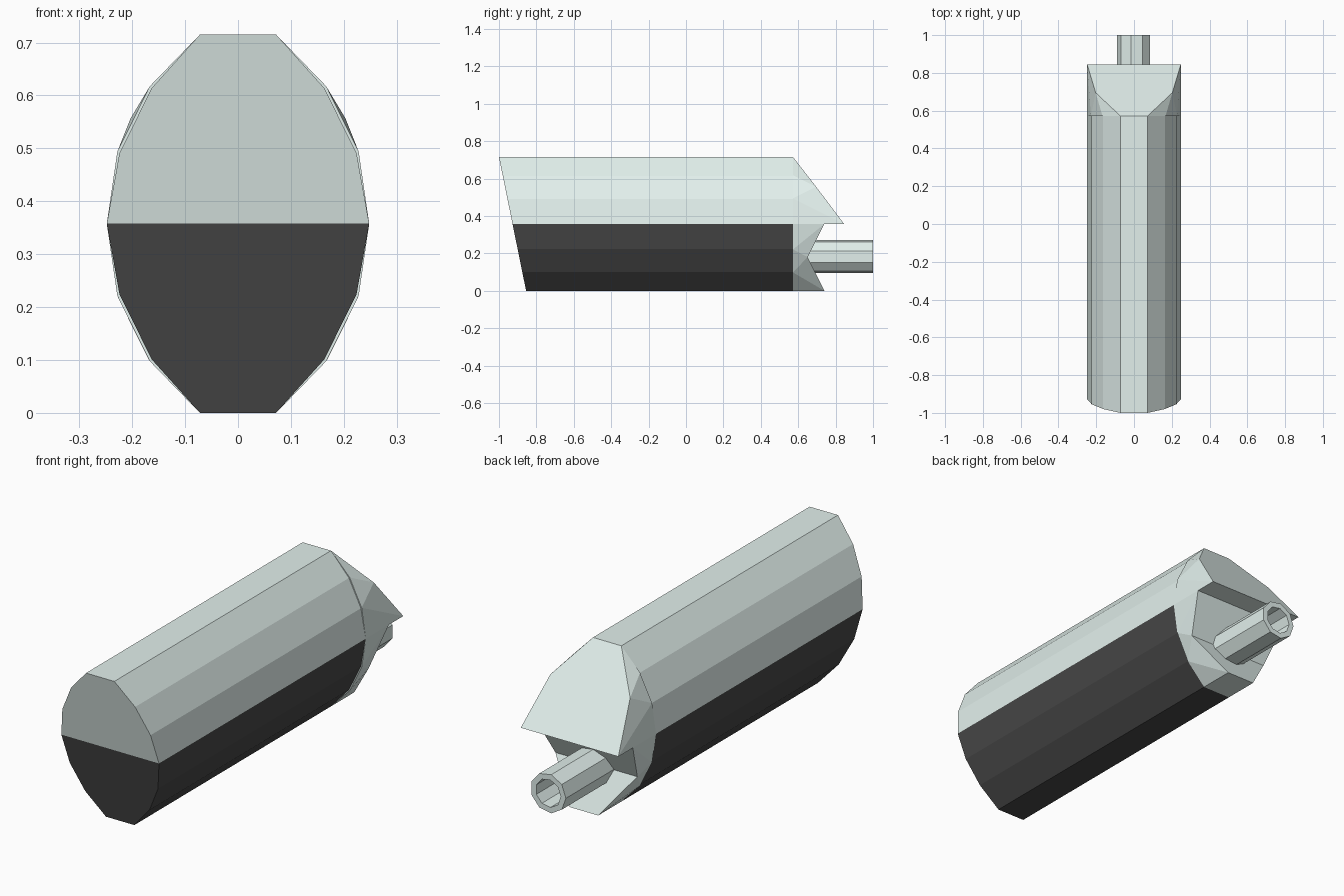
import bpy, bmesh, math

if "Cube" in bpy.data.objects:
    bpy.data.objects.remove(bpy.data.objects["Cube"])


def material(name, color):
    m = bpy.data.materials.new(name)
    m.diffuse_color = color
    m.use_nodes = True
    m.node_tree.nodes["Principled BSDF"].inputs["Base Color"].default_value = m.diffuse_color
    return m


light = material("pale_green_grey", (0.76, 0.87, 0.84, 1))
dark = material("dark_grey", (0.065, 0.065, 0.065, 1))


def finish(name, bm, mats):
    bmesh.ops.remove_doubles(bm, verts=bm.verts, dist=1e-5)
    bmesh.ops.recalc_face_normals(bm, faces=bm.faces)
    mesh = bpy.data.meshes.new(name)
    bm.to_mesh(mesh)
    bm.free()
    for m in mats:
        mesh.materials.append(m)
    obj = bpy.data.objects.new(name, mesh)
    bpy.context.collection.objects.link(obj)
    return obj


def face(bm, pts, mat=0):
    f = bm.faces.new([bm.verts.new(p) for p in pts])
    f.material_index = mat


def mirrored(bm, pts, mat=0):
    face(bm, pts, mat)
    face(bm, [(-x, y, z) for x, y, z in reversed(pts)], mat)


H, MID, BACK = 0.715, 0.3575, 0.572


def half_profile(points):
    # right-hand profile, top to bottom, symmetric about mid height
    return points + [(x, H - z) for x, z in reversed(points[:-1])]


# Body: long faceted barrel, slanted front, pale top half and dark bottom half
def front_y(z):
    return -0.855 - 0.145 * z / H


prof = half_profile([(0.072, H), (0.163, 0.614), (0.224, 0.491), (0.248, MID)])
body = bmesh.new()
for i in range(6):
    (x0, z0), (x1, z1) = prof[i], prof[i + 1]
    mirrored(body, [(x0, front_y(z0), z0), (x0, BACK, z0),
                    (x1, BACK, z1), (x1, front_y(z1), z1)], int(i > 2))
for z, mat in ((H, 0), (0, 1)):
    face(body, [(-0.072, front_y(z), z), (0.072, front_y(z), z),
                (0.072, BACK, z), (-0.072, BACK, z)], mat)
for part, mat in ((prof[:4], 0), (prof[3:], 1)):
    loop = part + [(-x, z) for x, z in reversed(part)]
    face(body, [(x, front_y(z), z) for x, z in loop], mat)
finish("body", body, [light, dark])

# Back block: slanted hood above a V-shaped notch
ring = half_profile([(0.072, H), (0.167, 0.617), (0.228, 0.494), (0.248, MID)])
p = [(x, BACK, z) for x, z in ring]
hood = (0.203, 0.695, 0.557)
tip = (0.248, 0.845, MID)
under = (0.248, 0.74, MID)
notch = (0.208, 0.65, 0.18)
lip = (0.072, 0.74, 0)
block = bmesh.new()
for tri in ((p[0], p[1], hood), (p[1], p[2], hood), (p[2], tip, hood),
            (p[2], p[3], tip), (p[3], under, tip), (p[3], p[4], under),
            (p[4], notch, under), (p[4], p[5], notch), (p[5], lip, notch),
            (p[5], p[6], lip)):
    mirrored(block, list(tri))
for strip in ((p[0], hood, tip), (tip, under), (under, notch), (notch, lip),
              (lip, p[6]), p):
    face(block, list(strip) + [(-x, y, z) for x, y, z in reversed(strip)])
finish("back_block", block, [light])

# Nozzle: nine-sided hollow tube
N, CZ = 9, 0.183
noz = bmesh.new()
rings = []
for r, y in ((0.09, 0.6), (0.09, 1.0), (0.064, 1.0), (0.064, 0.68)):
    rings.append([noz.verts.new((-r * math.cos(2 * math.pi * k / N), y,
                                 CZ + r * math.sin(2 * math.pi * k / N)))
                  for k in range(N)])
for a, b in zip(rings, rings[1:]):
    for k in range(N):
        j = (k + 1) % N
        noz.faces.new((a[k], a[j], b[j], b[k]))
noz.faces.new(rings[0])
noz.faces.new(rings[-1])
finish("nozzle", noz, [light])
